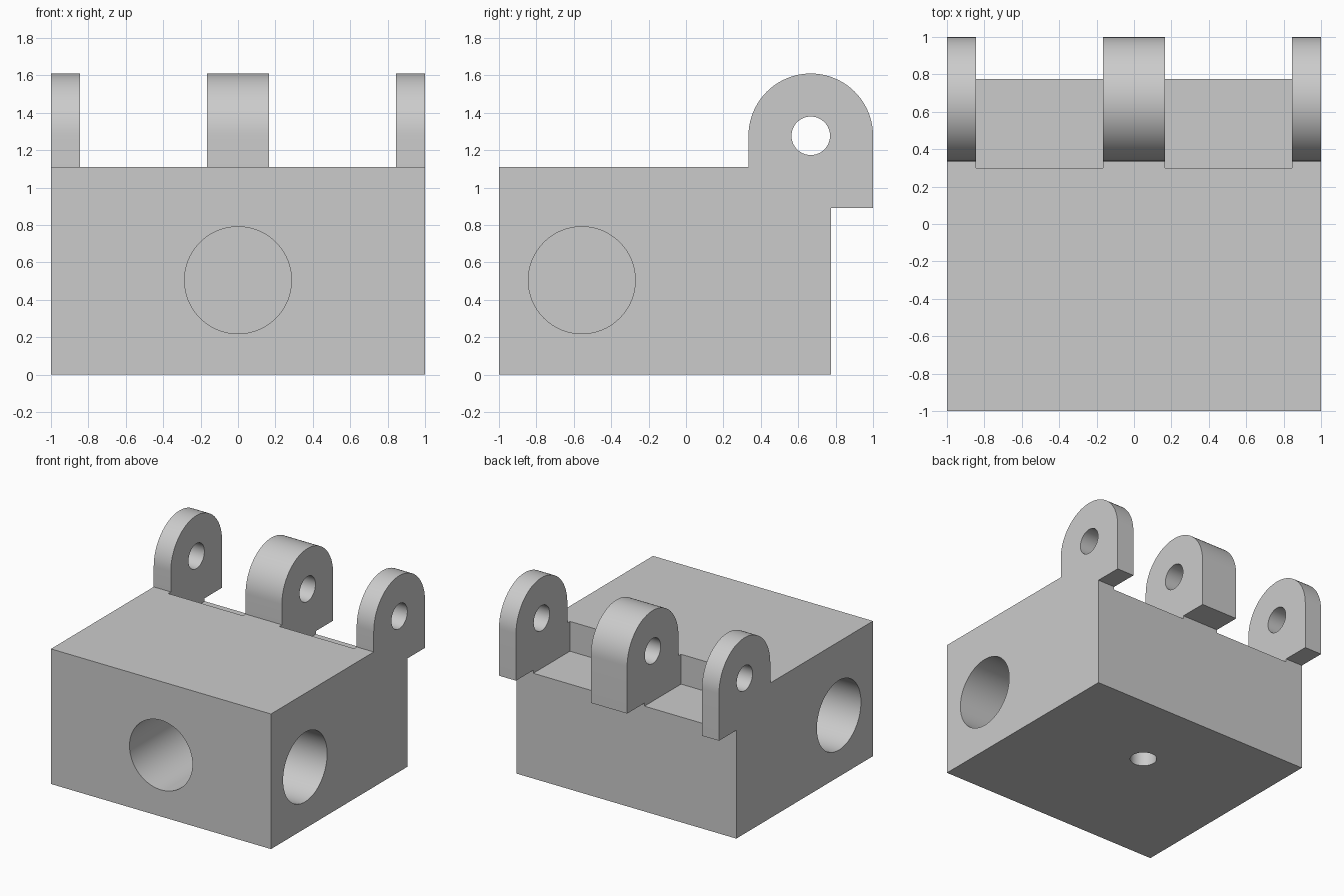
import bpy, bmesh, math
from mathutils import Matrix

cube = bpy.data.objects.get("Cube")
if cube:
    bpy.data.objects.remove(cube, do_unlink=True)

# Single grey material
grey = bpy.data.materials.new("plain_grey")
grey.use_nodes = True
colour = (0.6, 0.6, 0.6, 1)
grey.diffuse_color = colour
grey.node_tree.nodes["Principled BSDF"].inputs["Base Color"].default_value = colour

# Main dimensions
TOP, BACK = 1.11, 0.775
PIN_Y, PIN_Z, LUG_R = 0.667, 1.277, 0.333
BORE_Z, BORE_R, BORE_DEPTH = 0.505, 0.286, 0.67


def finish(name, bm):
    bmesh.ops.recalc_face_normals(bm, faces=bm.faces)
    mesh = bpy.data.meshes.new(name)
    bm.to_mesh(mesh)
    bm.free()
    ob = bpy.data.objects.new(name, mesh)
    bpy.context.collection.objects.link(ob)
    return ob


def box(name, lo, hi):
    bm = bmesh.new()
    size = [b - a for a, b in zip(lo, hi)]
    mid = [(a + b) / 2 for a, b in zip(lo, hi)]
    bmesh.ops.create_cube(bm, size=1, matrix=Matrix.Translation(mid) @ Matrix.Diagonal((*size, 1)))
    return finish(name, bm)


def cylinder(name, centre, radius, length, axis):
    turn = {"X": Matrix.Rotation(math.pi / 2, 4, "Y"),
            "Y": Matrix.Rotation(math.pi / 2, 4, "X"),
            "Z": Matrix.Identity(4)}[axis]
    bm = bmesh.new()
    bmesh.ops.create_cone(bm, cap_ends=True, segments=64, radius1=radius, radius2=radius,
                          depth=length, matrix=Matrix.Translation(centre) @ turn)
    return finish(name, bm)


# Block with rounded hinge outline, swept across the full width
outline = [(-1, 0), (BACK, 0), (BACK, 0.89), (1, 0.89)]
steps = 40
for i in range(steps + 1):
    a = math.pi * i / steps
    outline.append((PIN_Y + LUG_R * math.cos(a), PIN_Z + LUG_R * math.sin(a)))
outline += [(PIN_Y - LUG_R, TOP), (-1, TOP)]
bm = bmesh.new()
side = bm.faces.new([bm.verts.new((-1, y, z)) for y, z in outline])
swept = bmesh.ops.extrude_face_region(bm, geom=[side])
bmesh.ops.translate(bm, vec=(2, 0, 0),
                    verts=[v for v in swept["geom"] if isinstance(v, bmesh.types.BMVert)])
block = finish("hinge_block", bm)
block.data.materials.append(grey)

# Slots between the lugs, and blind bores in both sides
cutters = []
for s in (-1, 1):
    x0, x1 = sorted((s * 0.165, s * 0.845))
    cutters.append(box("slot_cutter", (x0, 0.3, 0.865), (x1, 1.2, 1.8)))
    cutters.append(cylinder("side_bore_cutter", (s, -0.557, BORE_Z), BORE_R, 2 * BORE_DEPTH, "X"))

# Front bore, bottom hole and hinge pin hole
cutters.append(cylinder("front_bore_cutter", (0, -1, BORE_Z), BORE_R, 2 * BORE_DEPTH, "Y"))
cutters.append(cylinder("bottom_hole_cutter", (0, 0.11, 0), 0.1, 1.0, "Z"))
cutters.append(cylinder("pin_hole_cutter", (0, PIN_Y, PIN_Z), 0.103, 2.4, "X"))

bpy.ops.object.select_all(action="DESELECT")
bpy.context.view_layer.objects.active = block
block.select_set(True)
for cutter in cutters:
    cutter.hide_render = True
    mod = block.modifiers.new("cut", "BOOLEAN")
    mod.operation, mod.solver, mod.object = "DIFFERENCE", "EXACT", cutter
    bpy.ops.object.modifier_apply(modifier=mod.name)
    bpy.data.objects.remove(cutter, do_unlink=True)

bpy.ops.object.shade_smooth_by_angle(angle=math.radians(30))
